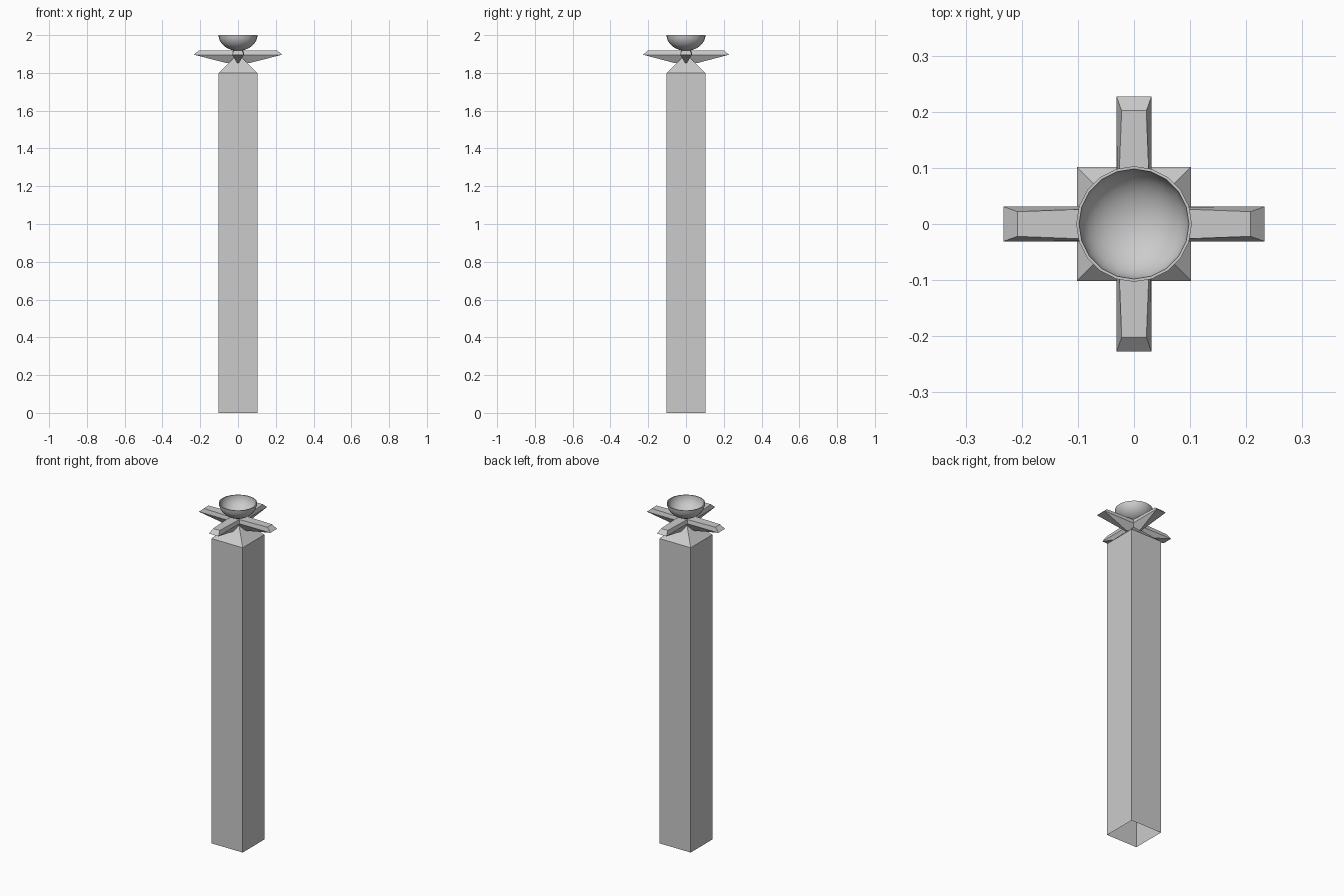
import bpy, bmesh, math

if "Cube" in bpy.data.objects:
    bpy.data.objects.remove(bpy.data.objects["Cube"])


def make(name, verts, faces, smooth=False):
    mesh = bpy.data.meshes.new(name)
    bm = bmesh.new()
    vs = [bm.verts.new(v) for v in verts]
    for f in faces:
        bm.faces.new([vs[i] for i in f])
    bmesh.ops.recalc_face_normals(bm, faces=bm.faces)
    bm.to_mesh(mesh)
    bm.free()
    ob = bpy.data.objects.new(name, mesh)
    bpy.context.collection.objects.link(ob)
    if smooth:
        bpy.context.view_layer.objects.active = ob
        ob.select_set(True)
        bpy.ops.object.shade_smooth_by_angle(angle=math.radians(40))
        ob.select_set(False)
    return ob


def square(h, z):
    return [(-h, -h, z), (h, -h, z), (h, h, z), (-h, h, z)]


# Square post, open underneath, with a pyramid cap
sides = [(i, (i + 1) % 4, (i + 1) % 4 + 4, i + 4) for i in range(4)]
roof = [(i + 4, (i + 1) % 4 + 4, 8) for i in range(4)]
make("post", square(0.102, 0) + square(0.102, 1.8) + [(0, 0, 1.9)], sides + roof)


# Bevelled cross arm: narrow keel, wide middle, smaller top
def cross_arm(name, length, angle):
    def ring(tip, tip_w, mid_w, z):
        return [(-tip, -tip_w, z), (0, -mid_w, z), (tip, -tip_w, z),
                (tip, tip_w, z), (0, mid_w, z), (-tip, tip_w, z)]
    verts = (ring(0.06, 0.005, 0.005, 1.852) + ring(length, 0.031, 0.031, 1.896)
             + ring(length - 0.025, 0.022, 0.03, 1.919))
    faces = [(5, 4, 3, 2, 1, 0), (12, 13, 14, 15, 16, 17)]
    for b in (0, 6):
        for i in range(6):
            j = (i + 1) % 6
            faces.append((b + i, b + j, b + j + 6, b + i + 6))
    make(name, verts, faces).rotation_euler.z = angle


cross_arm("side_arms", 0.233, 0)
cross_arm("front_back_arms", 0.227, math.pi / 2)

# Shallow bowl: outer profile, rim, inner profile, revolved
SEG, STEPS = 20, 8
profile = []
for i in range(1, STEPS + 1):
    a = i / STEPS * math.pi / 2
    profile.append((0.103 * math.sin(a), 2.0 - 0.083 * math.cos(a)))
for i in range(STEPS, 0, -1):
    a = i / STEPS * math.pi / 2
    profile.append((0.098 * math.sin(a), 2.0 - 0.078 * math.cos(a)))
verts = [(r * math.cos(2 * math.pi * s / SEG), r * math.sin(2 * math.pi * s / SEG), z)
         for r, z in profile for s in range(SEG)]
n = len(verts)
verts += [(0, 0, 1.917), (0, 0, 1.922)]
faces = []
for s in range(SEG):
    t = (s + 1) % SEG
    for p in range(len(profile) - 1):
        faces.append((p * SEG + s, p * SEG + t, (p + 1) * SEG + t, (p + 1) * SEG + s))
    faces.append((n, t, s))
    faces.append((n - SEG + s, n - SEG + t, n + 1))
make("bowl", verts, faces, smooth=True)
